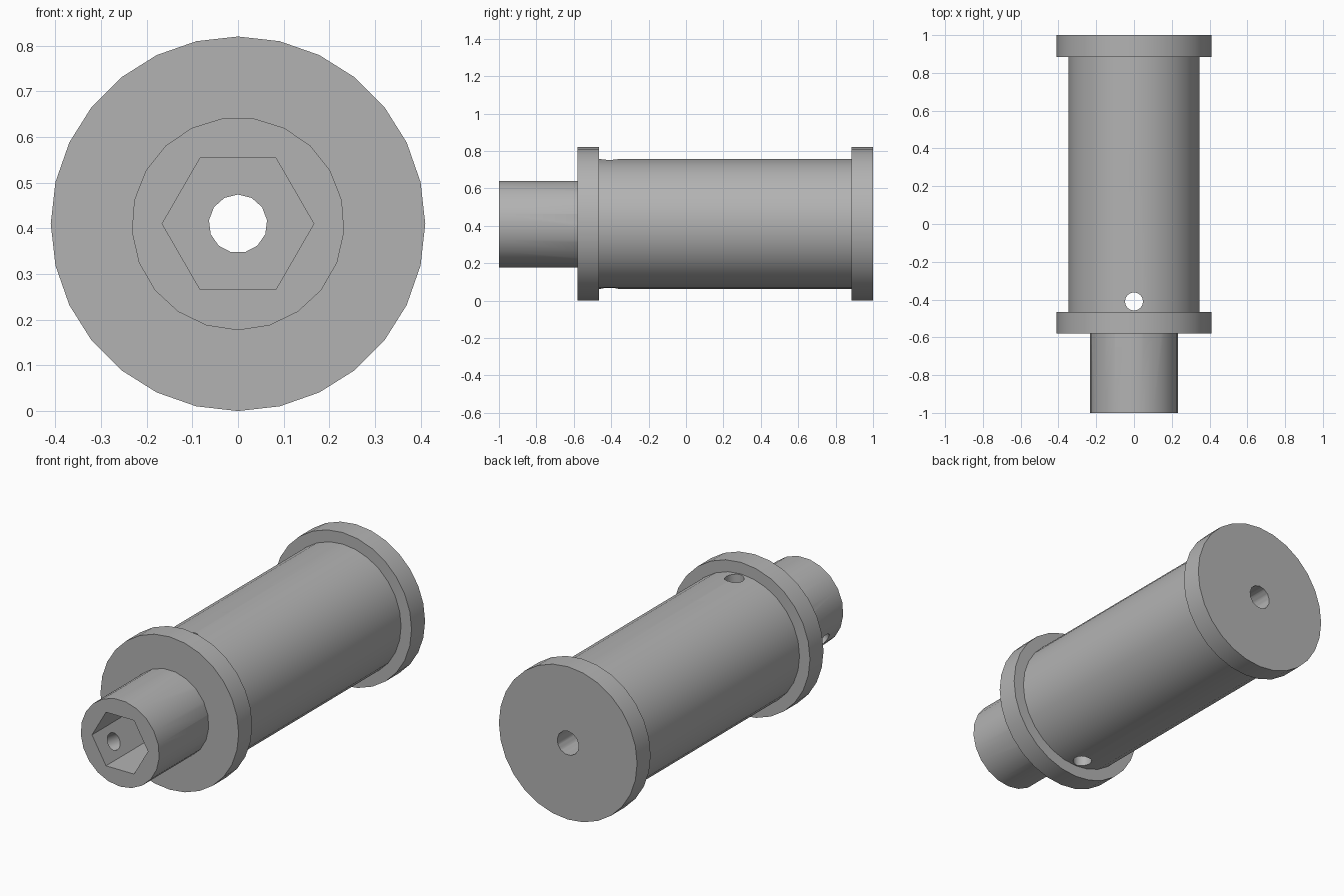
import bpy, bmesh
from math import radians, tau
from mathutils import Matrix, Vector

if "Cube" in bpy.data.objects:
    bpy.data.objects.remove(bpy.data.objects["Cube"], do_unlink=True)

AXIS_Z = 0.41  # height of the long axis

grey = bpy.data.materials.new("plain grey")
grey.use_nodes = True
colour = (0.45, 0.45, 0.45, 1)
grey.diffuse_color = colour
grey.node_tree.nodes["Principled BSDF"].inputs["Base Color"].default_value = colour


def add_object(name, bm):
    bmesh.ops.recalc_face_normals(bm, faces=bm.faces)
    mesh = bpy.data.meshes.new(name)
    bm.to_mesh(mesh)
    bm.free()
    mesh.materials.append(grey)
    obj = bpy.data.objects.new(name, mesh)
    bpy.context.collection.objects.link(obj)
    return obj


def prism(name, radius, start, end, sides, spin=0):
    """Regular prism running between two points."""
    a, b = Vector(start), Vector(end)
    along = (b - a).normalized()
    if abs(along.y) > 0.9:
        turn = Matrix.Rotation(radians(90), 4, 'X')
    else:
        turn = along.to_track_quat('Z', 'Y').to_matrix().to_4x4()
    bm = bmesh.new()
    bmesh.ops.create_cone(
        bm, cap_ends=True, segments=sides, radius1=radius, radius2=radius,
        depth=(b - a).length,
        matrix=Matrix.Translation((a + b) / 2) @ turn @ Matrix.Rotation(radians(spin), 4, 'Z'))
    return add_object(name, bm)


def combine(target, tool, operation):
    mod = target.modifiers.new(tool.name, 'BOOLEAN')
    mod.operation, mod.object, mod.solver = operation, tool, 'EXACT'
    bpy.context.view_layer.objects.active = target
    bpy.ops.object.modifier_apply(modifier=mod.name)
    bpy.data.objects.remove(tool, do_unlink=True)


# Drum with a flange at each end, turned from a profile of (radius, y)
profile = [(0, -0.58), (0.41, -0.58), (0.41, -0.465), (0.348, -0.465),
           (0.348, 0.885), (0.41, 0.885), (0.41, 1), (0, 1)]
bm = bmesh.new()
points = [bm.verts.new((0, y, AXIS_Z + r)) for r, y in profile]
edges = [bm.edges.new(pair) for pair in zip(points, points[1:])]
bmesh.ops.spin(bm, geom=points + edges, cent=(0, 0, AXIS_Z), axis=(0, 1, 0),
               angle=tau, steps=28)
bmesh.ops.remove_doubles(bm, verts=bm.verts, dist=0.0005)
spool = add_object("spool", bm)

# Drive shaft at the front
combine(spool, prism("shaft", 0.233, (0, -1, AXIS_Z), (0, -0.5, AXIS_Z), 21, 180), 'UNION')

# Hexagonal socket, axial bore, cross hole in the drum, screw hole in the shaft
radial = Vector((-0.866, 0, -0.5))
socket_wall = Vector((0, -0.875, AXIS_Z))
cutters = [
    prism("hex_socket", 0.166, (0, -1.1, AXIS_Z), (0, -0.575, AXIS_Z), 6, 30),
    prism("axial_bore", 0.064, (0, -1.2, AXIS_Z), (0, 1.2, AXIS_Z), 13),
    prism("cross_hole", 0.048, (0, -0.41, -0.1), (0, -0.41, 1), 16),
    prism("screw_hole", 0.045, socket_wall + radial * 0.05, socket_wall + radial * 0.4, 16),
]
for cutter in cutters:
    combine(spool, cutter, 'DIFFERENCE')

# Smooth round walls, crisp rims
spool.select_set(True)
bpy.context.view_layer.objects.active = spool
bpy.ops.object.shade_smooth_by_angle(angle=radians(32))
